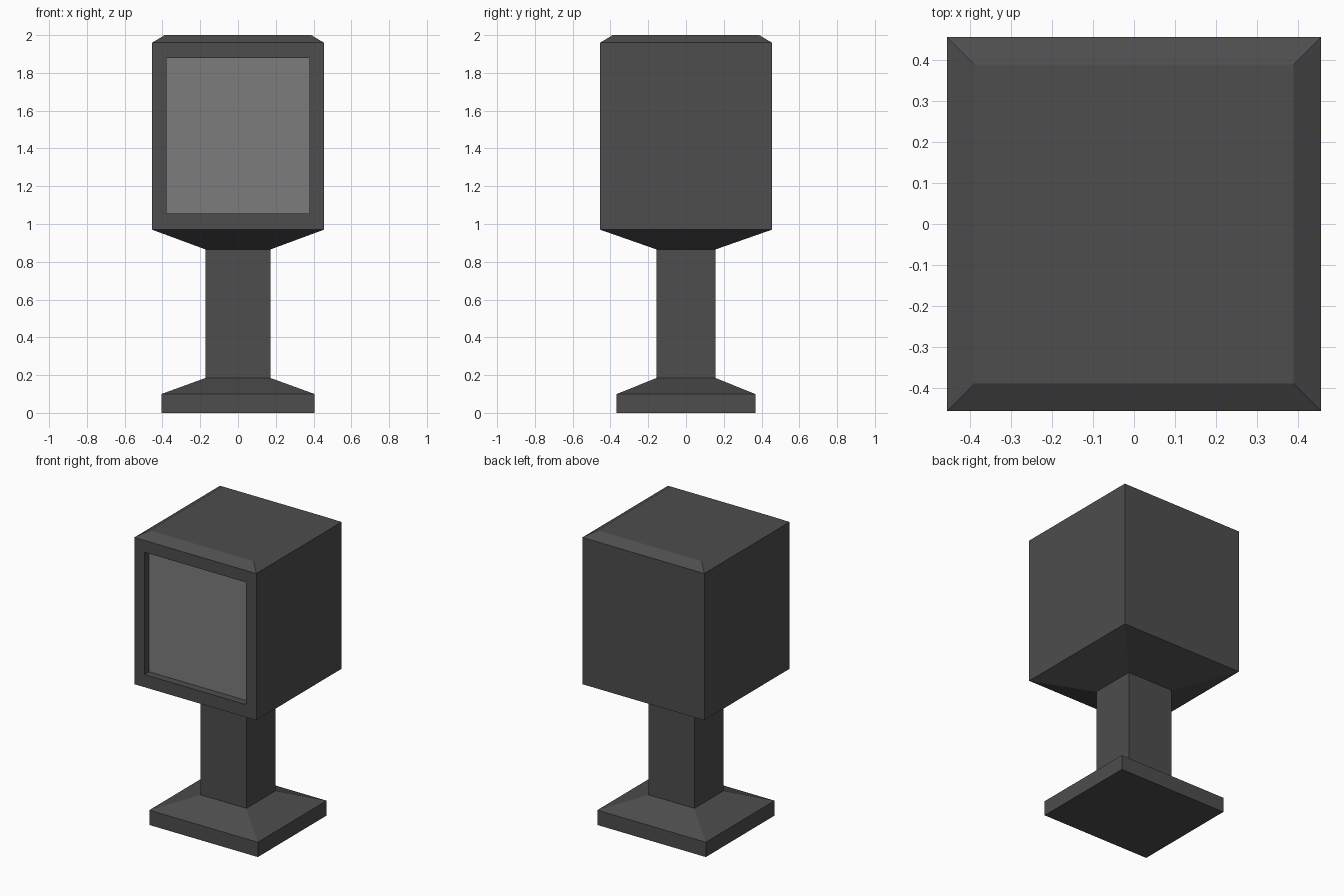
import bpy, bmesh

if "Cube" in bpy.data.objects:
    bpy.data.objects.remove(bpy.data.objects["Cube"])

def material(name, v):
    m = bpy.data.materials.new(name)
    m.diffuse_color = (v, v, v, 1)
    m.use_nodes = True
    m.node_tree.nodes["Principled BSDF"].inputs["Base Color"].default_value = m.diffuse_color
    return m

dark = material("dark_metal", 0.075)
pale = material("pale_panel", 0.20)

def finish(bm, name, mat):
    bmesh.ops.recalc_face_normals(bm, faces=bm.faces)
    me = bpy.data.meshes.new(name)
    bm.to_mesh(me)
    bm.free()
    me.materials.append(mat)
    ob = bpy.data.objects.new(name, me)
    bpy.context.collection.objects.link(ob)
    return ob

def loft(sections):
    """Stack rectangles given as (half x, half y, z) and cap both ends."""
    bm = bmesh.new()
    rings = [[bm.verts.new((sx * hx, sy * hy, z))
              for sx, sy in ((-1, -1), (1, -1), (1, 1), (-1, 1))]
             for hx, hy, z in sections]
    for a, b in zip(rings, rings[1:]):
        for i in range(4):
            j = (i + 1) % 4
            bm.faces.new((a[i], a[j], b[j], b[i]))
    bm.faces.new(rings[0][::-1])
    bm.faces.new(rings[-1])
    bmesh.ops.recalc_face_normals(bm, faces=bm.faces)
    return bm

HEAD, Z0, Z1 = 0.455, 0.97, 1.96       # head half width, wall bottom and top
WIN_X, WIN_Z0, WIN_Z1 = 0.379, 1.055, 1.88
DEPTH = 0.05

# stand: flat foot, sloped shoulder, square post
finish(loft([(0.405, 0.367, 0), (0.405, 0.367, 0.10),
             (0.171, 0.155, 0.185), (0.171, 0.155, 0.865)]), "stand", dark)

# head: flared underside, straight walls, chamfered lid
bm = loft([(0.171, 0.155, 0.865), (HEAD, HEAD, Z0), (HEAD, HEAD, Z1), (0.388, 0.388, 2.0)])

# window recess in the front wall
front = next(f for f in bm.faces if f.normal.y < -0.99)
bmesh.ops.inset_region(bm, faces=[front], thickness=0.07)
mid = (Z0 + Z1) / 2
for v in front.verts:
    v.co.x = WIN_X if v.co.x > 0 else -WIN_X
    v.co.z = WIN_Z1 if v.co.z > mid else WIN_Z0
back = bmesh.ops.extrude_discrete_faces(bm, faces=[front])["faces"][0]
bmesh.ops.translate(bm, verts=back.verts, vec=(0, DEPTH, 0))
corners = [v.co.copy() for v in back.verts]
bmesh.ops.delete(bm, geom=[back], context='FACES_ONLY')
finish(bm, "head", dark)

# pale panel closing the recess
bm = bmesh.new()
face = bm.faces.new([bm.verts.new(c) for c in corners])
face.normal_update()
ob = finish(bm, "window_panel", pale)
if ob.data.polygons[0].normal.y > 0:
    ob.data.flip_normals()
